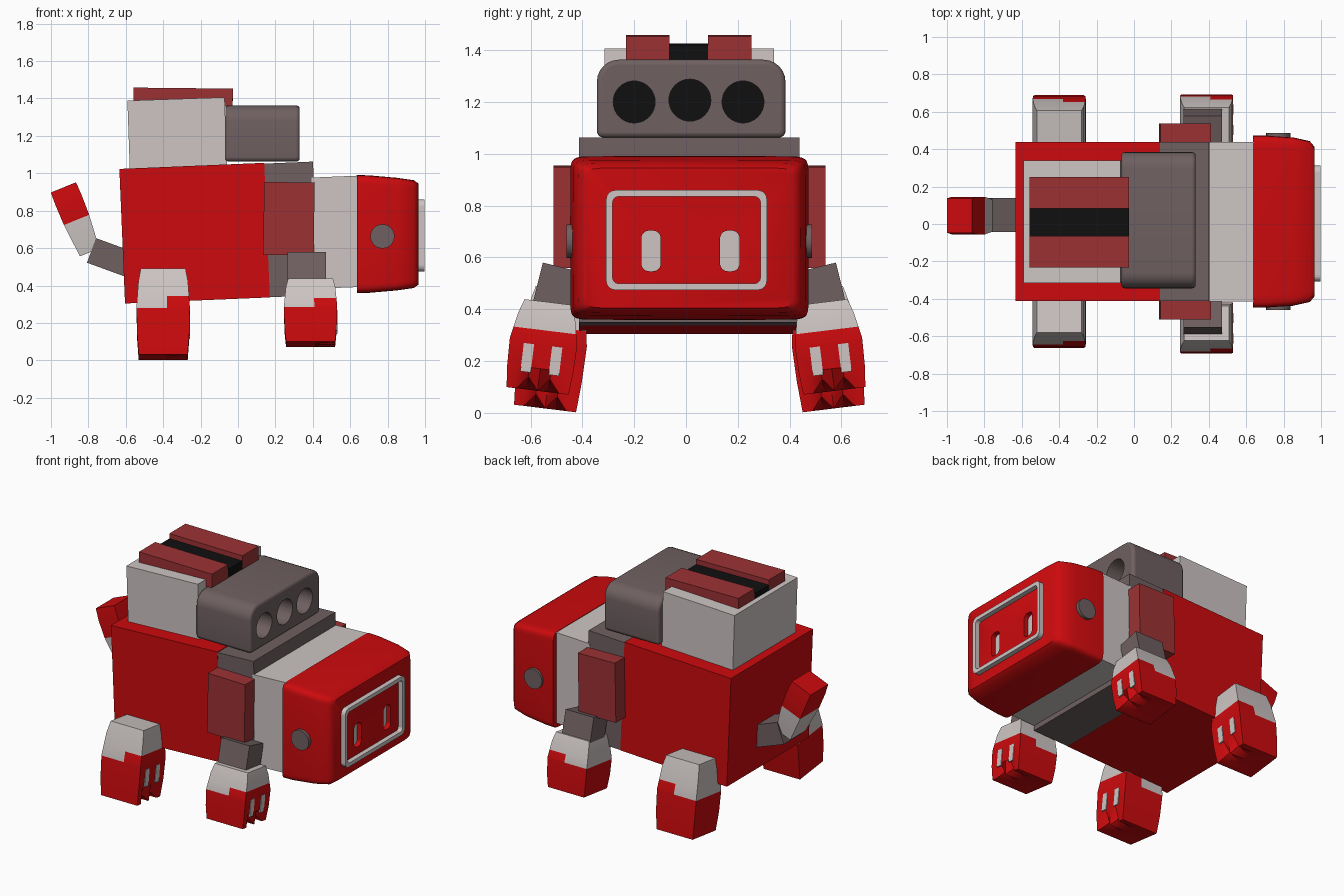
import bpy, bmesh, math
from mathutils import Vector

if "Cube" in bpy.data.objects:
    bpy.data.objects.remove(bpy.data.objects["Cube"])


def material(name, r, g, b):
    m = bpy.data.materials.new(name)
    m.diffuse_color = (r, g, b, 1)
    m.use_nodes = True
    m.node_tree.nodes["Principled BSDF"].inputs["Base Color"].default_value = m.diffuse_color
    return m


RED = material("bright red", 0.61, 0.003, 0.004)
WHITE = material("warm white", 0.61, 0.56, 0.55)
GRAY = material("warm gray", 0.16, 0.117, 0.12)
MAROON = material("muted red", 0.33, 0.031, 0.033)
BLACK = material("black", 0.005, 0.005, 0.005)
CY = 0.013  # centre line of the body


def finish(name, bm, mats, loc=(0, 0, 0), rot=(0, 0, 0), smooth=False):
    bmesh.ops.recalc_face_normals(bm, faces=bm.faces)
    me = bpy.data.meshes.new(name)
    bm.to_mesh(me)
    bm.free()
    for m in mats:
        me.materials.append(m)
    ob = bpy.data.objects.new(name, me)
    bpy.context.collection.objects.link(ob)
    ob.location = loc
    ob.rotation_euler = [math.radians(a) for a in rot]
    if smooth:
        bpy.ops.object.select_all(action='DESELECT')
        ob.select_set(True)
        bpy.context.view_layer.objects.active = ob
        bpy.ops.object.shade_smooth_by_angle(angle=math.radians(40))
    return ob


def box(name, loc, size, mat, rot=(0, 0, 0)):
    bm = bmesh.new()
    bmesh.ops.create_cube(bm, size=1)
    bmesh.ops.scale(bm, vec=size, verts=bm.verts)
    return finish(name, bm, [mat], loc, rot)


def rounded(w, h, r_top, r_bot, steps=6):
    """Rounded rectangle in y and z around the origin."""
    pts = []
    for sy, sz, start, r in ((1, 1, 0, r_top), (-1, 1, 90, r_top),
                             (-1, -1, 180, r_bot), (1, -1, 270, r_bot)):
        for i in range(steps + 1):
            a = math.radians(start + 90 * i / steps)
            pts.append((sy * (w / 2 - r) + r * math.cos(a),
                        sz * (h / 2 - r) + r * math.sin(a)))
    return pts


def circle(r, n=32):
    return [(r * math.cos(2 * math.pi * i / n), r * math.sin(2 * math.pi * i / n))
            for i in range(n)]


def loft(name, rings, mat, loc, smooth=False, closed=False):
    """Join (x, outline) rings along x; closed joins last to first, else caps."""
    bm = bmesh.new()
    loops = [[bm.verts.new((x, y, z)) for y, z in pts] for x, pts in rings]
    pairs = list(zip(loops, loops[1:]))
    if closed:
        pairs.append((loops[-1], loops[0]))
    else:
        bm.faces.new(loops[0])
        bm.faces.new(loops[-1])
    n = len(loops[0])
    for a, b in pairs:
        for i in range(n):
            j = (i + 1) % n
            bm.faces.new((a[i], a[j], b[j], b[i]))
    return finish(name, bm, [mat], loc, smooth=smooth)


def cut(target, cutter):
    cutter.hide_render = True
    cutter.hide_set(True)
    mod = target.modifiers.new("cut", 'BOOLEAN')
    mod.operation = 'DIFFERENCE'
    mod.solver = 'EXACT'
    mod.object = cutter


def taper(profile, t):
    """Interpolate (t, scale x, scale y) rows."""
    for (t0, x0, y0), (t1, x1, y1) in zip(profile, profile[1:]):
        if t <= t1 + 1e-6:
            k = (t - t0) / (t1 - t0)
            return x0 + (x1 - x0) * k, y0 + (y1 - y0) * k
    return profile[-1][1:]


def tapered_block(size, profile, x_cuts=(), y_cuts=(), z_cuts=()):
    """Block standing on its origin, sliced and scaled along its height."""
    bm = bmesh.new()
    bmesh.ops.create_cube(bm, size=1)
    bmesh.ops.translate(bm, vec=(0, 0, 0.5), verts=bm.verts)
    bmesh.ops.scale(bm, vec=size, verts=bm.verts)
    levels = list(z_cuts) + [p[0] * size[2] for p in profile[1:-1]]
    for axis, cuts in enumerate((x_cuts, y_cuts, levels)):
        for c in cuts:
            co, no = Vector(), Vector()
            co[axis], no[axis] = c, 1
            bmesh.ops.bisect_plane(bm, geom=bm.verts[:] + bm.edges[:] + bm.faces[:],
                                   plane_co=co, plane_no=no)
    for v in bm.verts:
        sx, sy = taper(profile, v.co.z / size[2])
        v.co.x *= sx
        v.co.y *= sy
    return bm


# torso, shoulder band and neck
box("torso", (-0.232, CY, 0.68), (0.775, 0.852, 0.72), RED, (0, -2.4, 0))
box("shoulder_band", (0.285, CY, 0.70), (0.262, 0.85, 0.715), GRAY, (0, -2.4, 0))
box("neck", (0.53, CY, 0.685), (0.25, 0.853, 0.595), WHITE, (0, -2.4, 0))
for s in (1, -1):
    box("shoulder_plate", (0.272, CY + s * 0.452, 0.757), (0.27, 0.145, 0.39), MAROON, (0, 1, 0))


# head: softly swollen box, smaller at the face
def swollen(hy, hz, n=32, e=0.1):
    pts = []
    for i in range(n):
        c, s = math.cos(2 * math.pi * i / n), math.sin(2 * math.pi * i / n)
        pts.append((math.copysign(abs(c) ** e, c) * hy if abs(c) > 1e-6 else 0,
                    math.copysign(abs(s) ** e, s) * hz if abs(s) > 1e-6 else 0))
    return pts


sections = [(0.635, 0.46, 0.316), (0.70, 0.46, 0.314), (0.85, 0.45, 0.301),
            (0.94, 0.43, 0.288), (0.965, 0.40, 0.27)]
head = loft("head", [(x, swollen(hy, hz)) for x, hy, hz in sections], RED,
            (0, CY, 0.675), smooth=True)
outer, inner = rounded(0.62, 0.385, 0.035, 0.035), rounded(0.57, 0.335, 0.022, 0.022)
loft("face_frame", [(0.955, outer), (0.996, outer), (0.996, inner), (0.955, inner)],
     WHITE, (0, 0.002, 0.667), closed=True)

# sunken eyes
for y in (-0.135, 0.169):
    slot = rounded(0.075, 0.157, 0.03, 0.03)
    cut(head, loft("eye_cutter", [(0.93, slot), (1.1, slot)], RED, (0, y, 0.625)))
    loft("eye", [(0.925, slot), (0.934, slot)], WHITE, (0, y, 0.625))

# round ear caps
for s in (1, -1):
    bm = bmesh.new()
    bmesh.ops.create_cone(bm, cap_ends=True, segments=24, radius1=0.065, radius2=0.065, depth=0.07)
    finish("ear_cap", bm, [GRAY], (0.772, CY + s * 0.439, 0.663), (90, 0, 0), smooth=True)

# back pack with top rails
box("back_pack", (-0.325, CY, 1.21), (0.52, 0.655, 0.375), WHITE, (0, -2, 0))
for y in (-0.148, 0.168):
    box("pack_rail", (-0.293, y, 1.408), (0.53, 0.168, 0.095), MAROON, (0, 0.6, 0))
box("pack_slot", (-0.293, 0.01, 1.395), (0.53, 0.15, 0.055), BLACK, (0, 0.6, 0))

# launcher with three tubes
shape = rounded(0.728, 0.30, 0.085, 0.025)
launcher = loft("launcher", [(-0.068, shape), (0.33, shape)], GRAY, (0, 0.02, 1.213), smooth=True)
bevel = launcher.modifiers.new("bevel", 'BEVEL')
bevel.width, bevel.segments, bevel.limit_method = 0.018, 3, 'ANGLE'
bevel.angle_limit = math.radians(50)
for y, z in ((-0.2, 1.2), (0.015, 1.207), (0.22, 1.2)):
    cut(launcher, loft("tube_cutter", [(0.13, circle(0.081)), (0.5, circle(0.081))], GRAY, (0, y, z)))
    loft("tube_end", [(0.126, circle(0.083)), (0.134, circle(0.083))], BLACK, (0, y, z))


# paws: white above, red below with a step, and notched toes
PAW = [(0, 0.92, 0.92), (0.25, 0.98, 0.98), (0.55, 1, 1), (0.85, 0.93, 0.84), (1, 0.84, 0.71)]


def paw(name, loc, tilt, height, low, high):
    step = 0.02
    bm = tapered_block((0.285, 0.262, height), PAW, (step,),
                       (-0.09, -0.045, 0, 0.045, 0.09), (low, high))
    for f in bm.faces:
        c = f.calc_center_median()
        f.material_index = 1 if c.z < low or (c.z < high and c.x > step) else 0
    for v in bm.verts:
        if v.co.z < 0.001 and v.co.x > 0.1 and 0.03 < abs(v.co.y) < 0.06:
            v.co.z, v.co.x = 0.05, v.co.x - 0.04
    ob = finish(name, bm, [WHITE, RED], loc, (tilt, 0, 0), smooth=True)
    # pale bars on the toes
    for y in (-0.055, 0.055):
        bar = box("toe_bar", (0.14, y, low * 0.66), (0.009, 0.04, 0.11), WHITE)
        bar.parent = ob


for s in (1, -1):
    paw("front_paw", (0.388, s * 0.573, 0.085), s * 7, 0.345, 0.185, 0.235)
    paw("back_paw", (-0.40, CY + s * 0.557, 0.017), s * 7, 0.465, 0.25, 0.315)
    box("front_leg_joint", (0.368, CY + s * 0.518, 0.46), (0.205, 0.15, 0.21), GRAY, (s * 14, 0, 0))

# tail
box("tail_base", (-0.68, 0.048, 0.55), (0.22, 0.18, 0.14), GRAY, (0, 20, 0))
TAIL = [(0, 0.75, 0.8), (0.5, 0.97, 1), (0.8, 1, 1), (1, 0.97, 0.92)]
bm = tapered_block((0.15, 0.2, 0.375), TAIL)
for f in bm.faces:
    f.material_index = int(f.calc_center_median().z > 0.1875)
finish("tail_tip", bm, [WHITE, RED], (-0.793, 0.045, 0.577), (0, -22, 0), smooth=True)
